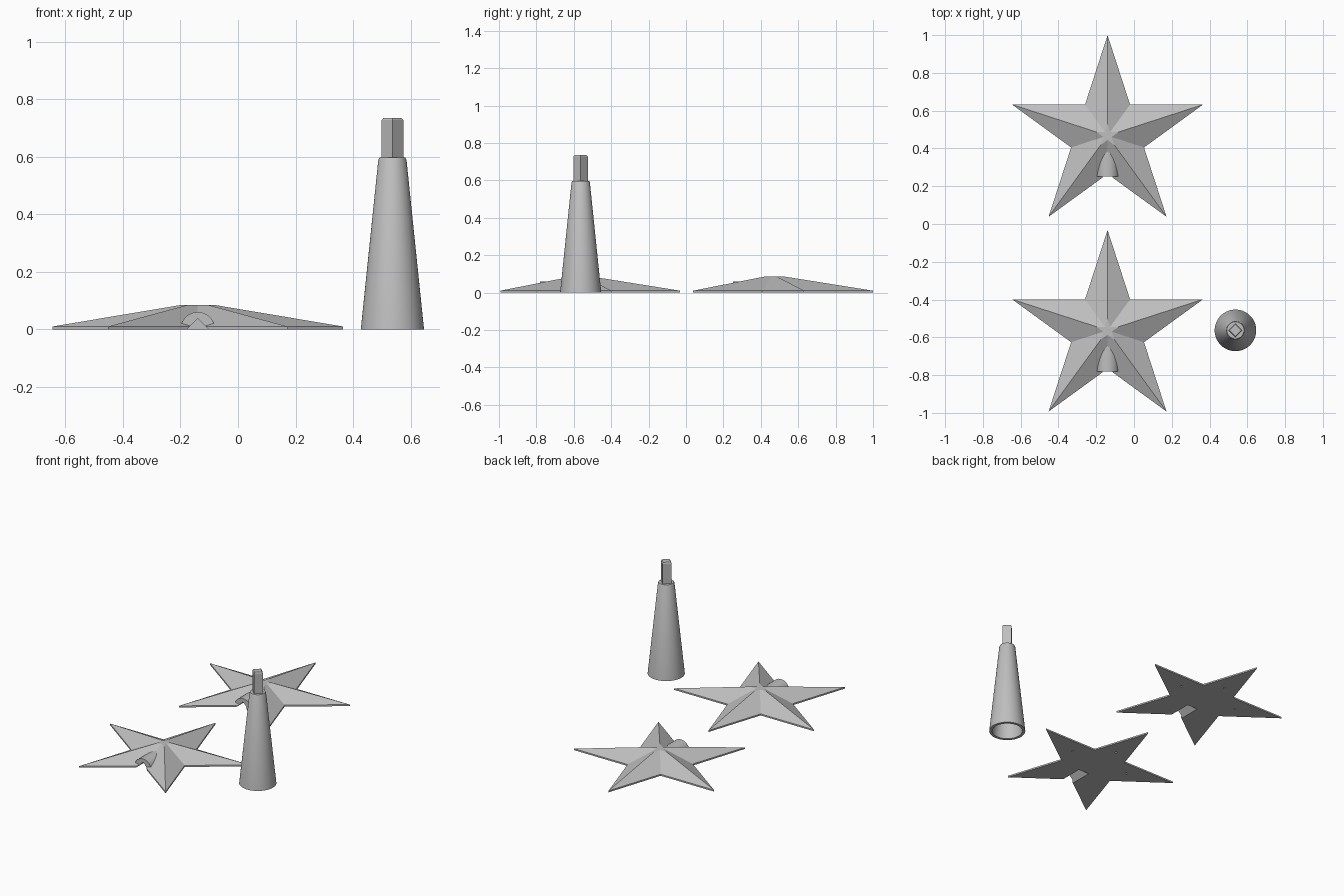
import bpy, bmesh, math
from mathutils import Matrix, Vector

if "Cube" in bpy.data.objects:
    bpy.data.objects.remove(bpy.data.objects["Cube"], do_unlink=True)

grey = bpy.data.materials.new("light_grey")
grey.use_nodes = True
grey.diffuse_color = (0.52, 0.52, 0.52, 1)
grey.node_tree.nodes["Principled BSDF"].inputs["Base Color"].default_value = grey.diffuse_color


def loft(name, rings):
    """Skin a stack of equal-length point rings and close both ends."""
    bm = bmesh.new()
    loops = [[bm.verts.new(p) for p in ring] for ring in rings]
    for a, b in zip(loops, loops[1:]):
        for i in range(len(a)):
            j = (i + 1) % len(a)
            bm.faces.new((a[i], a[j], b[j], b[i]))
    bm.faces.new(loops[0])
    bm.faces.new(loops[-1])
    bmesh.ops.recalc_face_normals(bm, faces=bm.faces)
    mesh = bpy.data.meshes.new(name)
    bm.to_mesh(mesh)
    bm.free()
    obj = bpy.data.objects.new(name, mesh)
    bpy.context.collection.objects.link(obj)
    mesh.materials.append(grey)
    return obj


def circle(r, z, n=64, x=0, y=0):
    return [Vector((x + r * math.cos(math.tau * i / n),
                    y + r * math.sin(math.tau * i / n), z)) for i in range(n)]


def combine(target, other, operation):
    """Apply a boolean and discard the helper object."""
    mod = target.modifiers.new("bool", "BOOLEAN")
    mod.operation, mod.object, mod.solver = operation, other, "EXACT"
    activate(target)
    bpy.ops.object.modifier_apply(modifier=mod.name)
    bpy.data.objects.remove(other, do_unlink=True)


def activate(obj):
    bpy.context.view_layer.update()
    for o in bpy.context.view_layer.objects:
        o.select_set(o == obj)
    bpy.context.view_layer.objects.active = obj


def smooth(obj, degrees):
    activate(obj)
    bpy.ops.object.shade_smooth_by_angle(angle=math.radians(degrees))


# Faceted five-pointed star with a thin rim and a small flat top
R = 0.531
INNER = R * 0.382
PEG = 0.038


def star_ring(scale, z):
    pts = []
    for i in range(10):
        a = math.pi / 2 + i * math.pi / 5
        r = scale * (INNER if i % 2 else R)
        pts.append(Vector((r * math.cos(a), r * math.sin(a), z)))
    return pts


star = loft("front_star", [star_ring(1, 0), star_ring(1, 0.01), star_ring(0.115, 0.085)])

# Half-round socket boss running in from the lower valley
arch = [(0.06 * math.cos(math.pi * i / 24), 0.06 * math.sin(math.pi * i / 24)) for i in range(25)]
boss = loft("boss", [[Vector((x, y, z)) for x, z in arch] for y in (-0.217, -0.065)])
combine(star, boss, "UNION")

# Square socket turned on its corner, open underneath
diamond = [(PEG, 0), (0, PEG), (-PEG, 0), (0, -PEG)]
socket = loft("socket", [[Vector((x, y, z)) for x, z in diamond] for y in (-0.3, -0.08)])
combine(star, socket, "DIFFERENCE")

# Small pin holes under the three upper arms
for k in (-1, 0, 1):
    a = math.pi / 2 + k * math.tau / 5
    px, py = 0.225 * math.cos(a), 0.225 * math.sin(a)
    pin = loft("pin", [circle(0.007, z, 12, px, py) for z in (-0.02, 0.02)])
    combine(star, pin, "DIFFERENCE")

smooth(star, 20)
back_star = star.copy()
back_star.data = star.data.copy()
back_star.name = "back_star"
bpy.context.collection.objects.link(back_star)
star.location = (-0.14, -0.563, 0)
back_star.location = (-0.14, 0.468, 0)

# Hollow tapered handle with a softened top edge
handle = loft("tapered_handle", [
    circle(0.092, 0.0), circle(0.11, 0.0), circle(0.049, 0.59), circle(0.045, 0.597),
    circle(0.02, 0.597), circle(0.02, 0.55), circle(0.036, 0.55), circle(0.092, 0.0)])
# Keep only the skin: drop the end caps and weld the inner wall to the rim
bm = bmesh.new()
bm.from_mesh(handle.data)
bmesh.ops.delete(bm, geom=[f for f in bm.faces if len(f.verts) > 4], context="FACES_ONLY")
bmesh.ops.remove_doubles(bm, verts=bm.verts, dist=0.0001)
bmesh.ops.recalc_face_normals(bm, faces=bm.faces)
bm.to_mesh(handle.data)
bm.free()
handle.location = (0.537, -0.563, 0)
smooth(handle, 30)

# Square peg with a chamfered tip that fits the sockets
peg = loft("square_peg", [[Vector((x * s, y * s, z)) for x, y in diamond]
                          for s, z in ((1, 0.55), (1, 0.728), (0.82, 0.735))])
peg.location = handle.location
